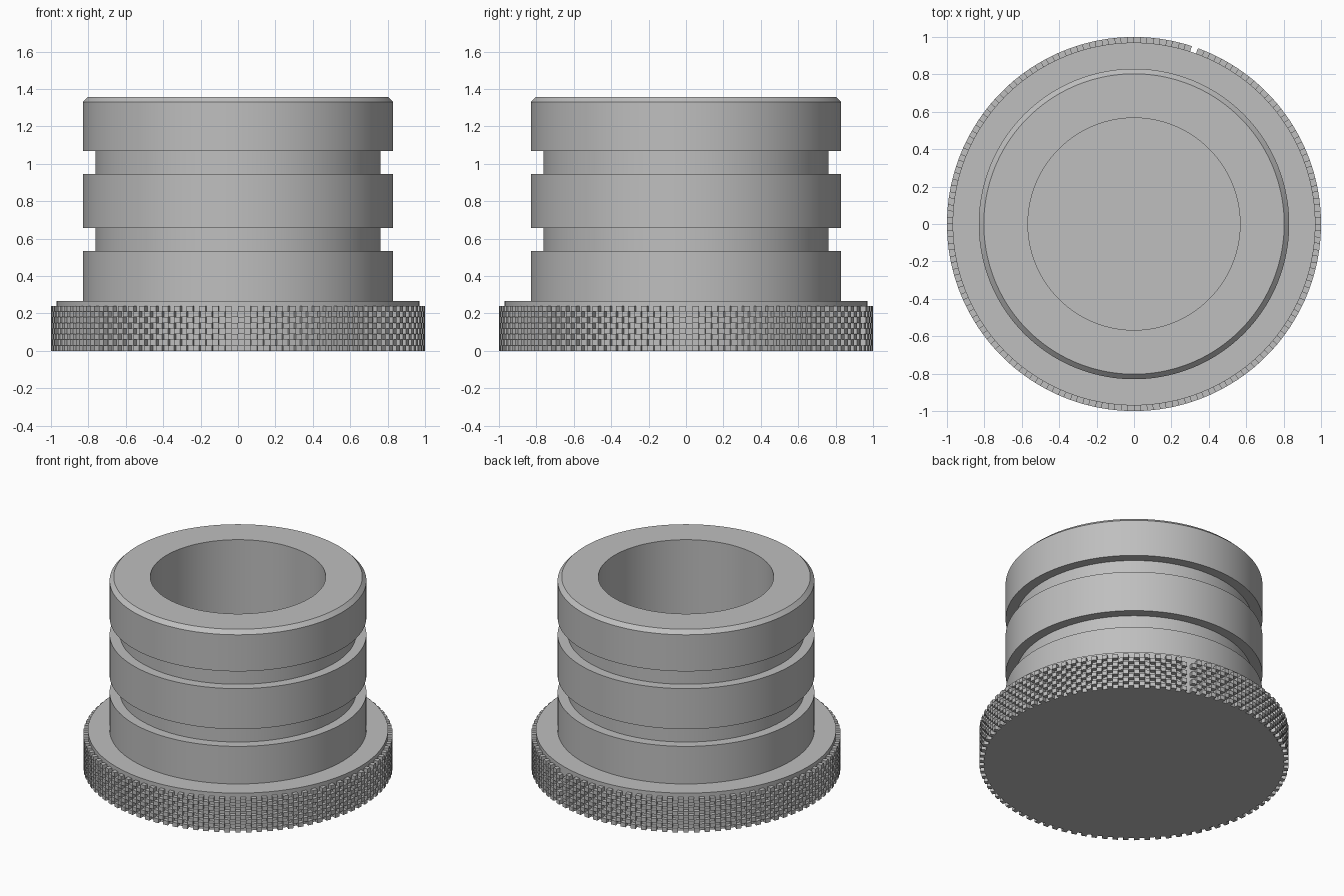
import bpy, bmesh, math

if "Cube" in bpy.data.objects:
    bpy.data.objects.remove(bpy.data.objects["Cube"], do_unlink=True)

SEGMENTS = 180
STEP = 2 * math.pi / SEGMENTS

steel = bpy.data.materials.new("grey_metal")
steel.use_nodes = True
steel.diffuse_color = (0.52, 0.52, 0.52, 1)
steel.node_tree.nodes["Principled BSDF"].inputs["Base Color"].default_value = (0.52, 0.52, 0.52, 1)


def finish(bm, name):
    bmesh.ops.recalc_face_normals(bm, faces=bm.faces)
    mesh = bpy.data.meshes.new(name)
    bm.to_mesh(mesh)
    bm.free()
    mesh.materials.append(steel)
    obj = bpy.data.objects.new(name, mesh)
    bpy.context.collection.objects.link(obj)
    return obj


def polar(radius, angle, z):
    return (radius * math.cos(angle), radius * math.sin(angle), z)


def lathe(name, profile):
    """Revolve a radius/height profile and close both ends with flat discs."""
    bm = bmesh.new()
    rings = [[bm.verts.new(polar(r, i * STEP, z)) for i in range(SEGMENTS)]
             for r, z in profile]
    for low, high in zip(rings, rings[1:]):
        for i in range(SEGMENTS):
            j = (i + 1) % SEGMENTS
            bm.faces.new((low[i], low[j], high[j], high[i]))
    bm.faces.new(rings[0])
    bm.faces.new(rings[-1])
    return finish(bm, name)


# Plug body: flange, two grooves, chamfered rim and blind bore
FLANGE_R, BODY_R, GROOVE_R, BORE_R = 0.97, 0.83, 0.763, 0.567
FLANGE_Z, TOP_Z = 0.267, 1.358
profile = [(FLANGE_R, 0), (FLANGE_R, FLANGE_Z), (BODY_R, FLANGE_Z)]
for bottom, top in ((0.535, 0.658), (0.947, 1.07)):
    profile += [(BODY_R, bottom), (GROOVE_R, bottom), (GROOVE_R, top), (BODY_R, top)]
profile += [(BODY_R, TOP_Z - 0.027), (BODY_R - 0.027, TOP_Z),
            (BORE_R, TOP_Z), (BORE_R, FLANGE_Z)]
body = lathe("plug_body", profile)
bpy.context.view_layer.objects.active = body
body.select_set(True)
bpy.ops.object.shade_smooth_by_angle(angle=math.radians(30))

# Knurled grip: checkerboard of small blocks, with one column left open
ROWS, ROW_H, OPEN_COLUMN = 8, 0.03, 35
bm = bmesh.new()
for column in range(SEGMENTS):
    if column == OPEN_COLUMN:
        continue
    for row in range(column % 2, ROWS, 2):
        a0, a1 = column * STEP, (column + 1) * STEP
        z0, z1 = row * ROW_H, (row + 1) * ROW_H
        quads = [[bm.verts.new(polar(r, a, z)) for r, a in
                  ((0.965, a0), (1, a0), (1, a1), (0.965, a1))] for z in (z0, z1)]
        bm.faces.new(quads[0])
        bm.faces.new(quads[1])
        for i in range(4):
            j = (i + 1) % 4
            bm.faces.new((quads[0][i], quads[0][j], quads[1][j], quads[1][i]))
finish(bm, "knurled_grip")
